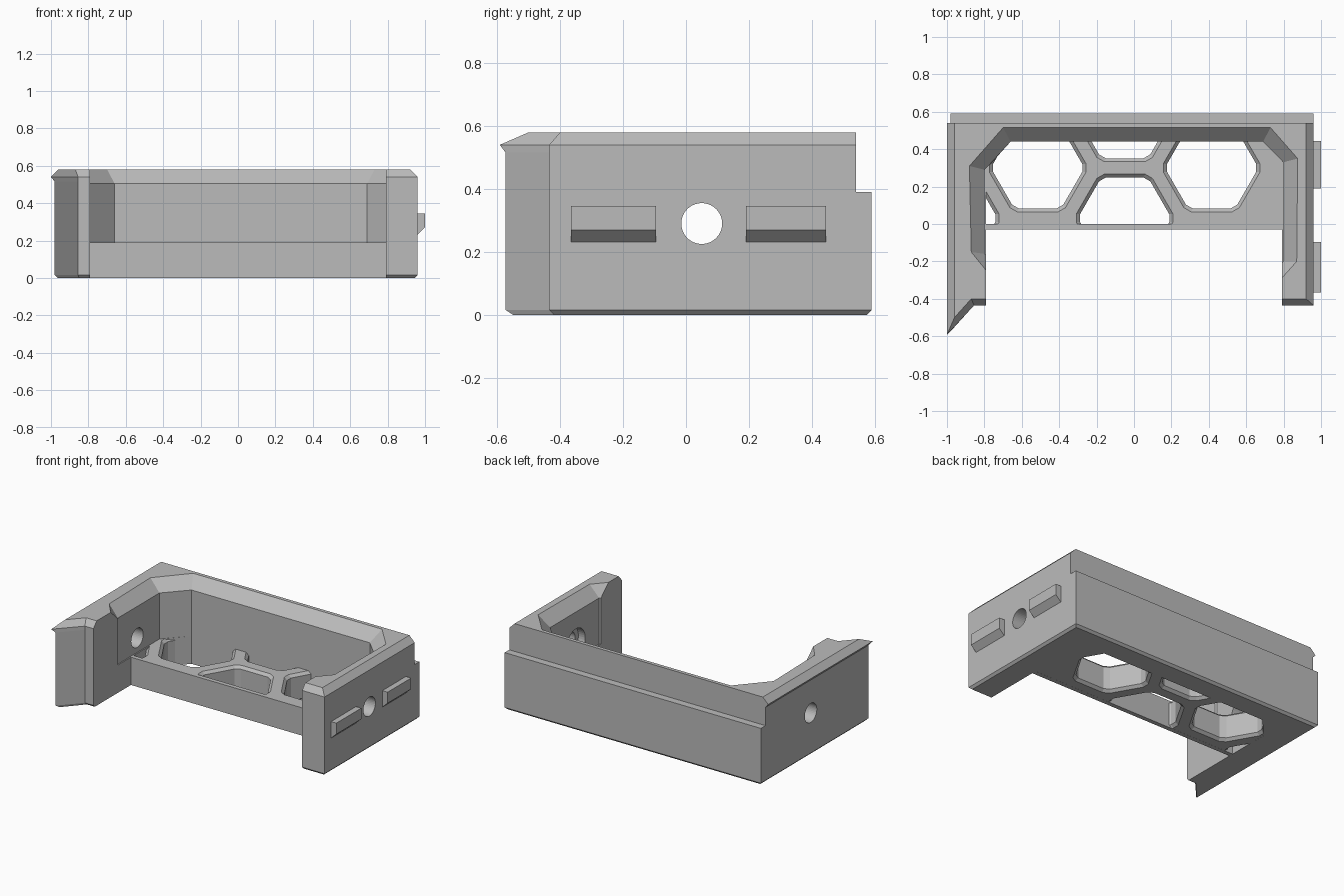
import bpy, bmesh, math

cube = bpy.data.objects.get("Cube")
if cube:
    bpy.data.objects.remove(cube, do_unlink=True)

grey = bpy.data.materials.new("light_grey")
grey.use_nodes = True
grey.diffuse_color = (0.5, 0.5, 0.5, 1)
grey.node_tree.nodes["Principled BSDF"].inputs["Base Color"].default_value = (0.5, 0.5, 0.5, 1)


def loft(name, rings):
    """Closed solid through rings of matching 3D points."""
    bm = bmesh.new()
    loops = [[bm.verts.new(p) for p in ring] for ring in rings]
    for a, b in zip(loops, loops[1:]):
        for i in range(len(a)):
            j = (i + 1) % len(a)
            bm.faces.new((a[i], a[j], b[j], b[i]))
    bm.faces.new(loops[0][::-1])
    bm.faces.new(loops[-1])
    bmesh.ops.recalc_face_normals(bm, faces=bm.faces)
    mesh = bpy.data.meshes.new(name)
    bm.to_mesh(mesh)
    bm.free()
    mesh.materials.append(grey)
    obj = bpy.data.objects.new(name, mesh)
    bpy.context.scene.collection.objects.link(obj)
    return obj


def level(points, z):
    return [(x, y, z) for x, y in points]


def box(name, x0, x1, y0, y1, z0, z1):
    plan = [(x0, y0), (x1, y0), (x1, y1), (x0, y1)]
    return loft(name, [level(plan, z0), level(plan, z1)])


def rod(name, x0, x1, y, z, r):
    turn = [math.tau * i / 40 for i in range(40)]
    return loft(name, [[(x, y + r * math.cos(a), z + r * math.sin(a)) for a in turn] for x in (x0, x1)])


def cut(obj, cutter):
    cutter.hide_render = True
    mod = obj.modifiers.new("cut", 'BOOLEAN')
    mod.operation = 'DIFFERENCE'
    mod.solver = 'EXACT'
    mod.object = cutter
    bpy.context.view_layer.objects.active = obj
    bpy.ops.object.modifier_apply(modifier=mod.name)
    bpy.data.objects.remove(cutter, do_unlink=True)


# Outer shell with bottom chamfer, side lip and top chamfer
def outline(z, left, right, back, tip, bend, front):
    return level([(left, back), (left, tip), (bend, front), (right, front), (right, back)], z)


frame = loft("frame", [
    outline(0, -.965, .945, .575, -.55, -.85, -.42),
    outline(.015, -.98, .96, .59, -.573, -.855, -.435),
    outline(.515, -.98, .96, .59, -.573, -.855, -.435),
    outline(.54, -1, .96, .59, -.592, -.855, -.435),
    outline(.58, -.96, .92, .59, -.50, -.87, -.40)])

# Rear ledge and the open front between the legs
cut(frame, box("ledge_cutter", -2, 2, .54, 1, .39, 1))
cut(frame, box("front_cutter", -.79, .79, -1, -.03, -1, 1))

# Cavity with cut corners and a sloped inner rim
corner = [(.69, .44), (-.66, .44), (-.79, .295)]
lower = [(.69, .44), (-.66, .44), (-.798, .29), (-.798, -.16), (-.7, -.28), (.7, -.31), (.798, -.2), (.798, .33)]
upper = [(.73, .515), (-.70, .515), (-.88, .31), (-.87, -.15), (-.7, -.36), (.7, -.39), (.87, -.2), (.875, .35)]
cut(frame, loft("cavity_cutter", [level(lower, .19), level(lower, .505), level(upper, .58), level(upper, .65)]))
floor_plan = corner + [(-.79, 0), (.79, 0), (.79, .33)]
cut(frame, loft("floor_cutter", [level(floor_plan, -.1), level(floor_plan, .25)]))

# Side holes, with a wider pocket inside the left wall
cut(frame, rod("hole_cutter", -2, 2, .05, .29, .065))
cut(frame, rod("pocket_cutter", .7, .85, .05, .29, .1))

# Honeycomb floor
lattice = loft("honeycomb_floor", [level(floor_plan, .0005), level(floor_plan, .19)])


def hexagon(cx, cy, apothem, z):
    trim = math.radians(5)
    r = apothem / math.cos(math.radians(30) - trim)
    angles = [math.radians(60 * k) + s * trim for k in range(6) for s in (-1, 1)]
    return [(cx + r * math.cos(a), cy + r * math.sin(a), z) for a in angles]


for col in range(-1, 3):
    for row in range(-1, 2):
        cx = -.515 + .465 * col
        cy = .30 + .537 * row - (.2685 if col % 2 else 0)
        if cy > .8 or cy < -.24:
            continue
        cut(lattice, loft("hex_cutter", [
            hexagon(cx, cy, a, z) for a, z in
            ((.235, -.02), (.235, 0), (.217, .018), (.217, .172), (.235, .19), (.235, .22))]))

# Alignment pegs with a sloped underside
for name, y0, y1 in (("front_peg", -.365, -.095), ("rear_peg", .19, .445)):
    side = [(.95, .345), (1, .345), (1, .27), (.96, .232), (.95, .232)]
    loft(name, [[(x, y, z) for x, z in side] for y in (y0, y1)])
